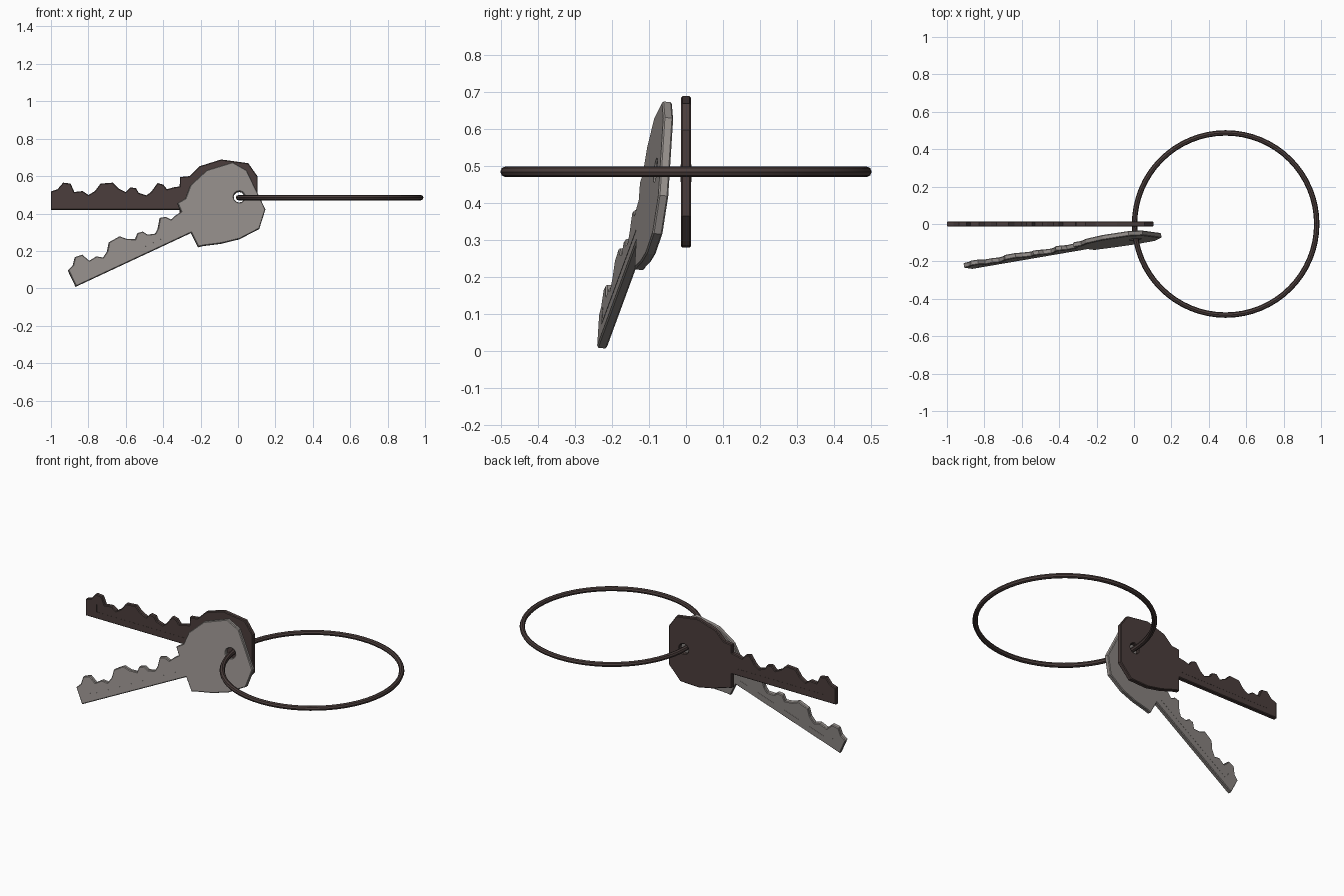
import bpy, bmesh
from math import sin, cos, pi, radians
from mathutils import Matrix, Vector

if "Cube" in bpy.data.objects:
    bpy.data.objects.remove(bpy.data.objects["Cube"])


def material(name, color):
    m = bpy.data.materials.new(name)
    m.diffuse_color = (*color, 1)
    m.use_nodes = True
    m.node_tree.nodes["Principled BSDF"].inputs["Base Color"].default_value = m.diffuse_color
    return m


dark = material("dark_metal", (0.07, 0.048, 0.045))
light = material("light_metal", (0.30, 0.275, 0.26))

# Key outline around the ring hole: head clockwise from the neck, then blade and teeth
HEAD = [(-.31, .11), (-.26, .115), (-.205, .168), (-.09, .204), (.055, .184), (.105, .113),
        (.105, -.12), (.03, -.20), (-.09, -.205), (-.19, -.185), (-.285, -.155),
        (-.31, -.15), (-.312, -.065)]
TEETH = [(-1, -.065), (-1, .033), (-.965, .045), (-.935, .08), (-.895, .075), (-.875, .03),
         (-.83, .035), (-.80, .014), (-.765, .035), (-.735, .075), (-.67, .08), (-.64, .05),
         (-.60, .03), (-.575, .055), (-.545, .05), (-.53, .025), (-.49, .012), (-.465, .03),
         (-.43, .078), (-.40, .07), (-.38, .045), (-.345, .055), (-.312, .06)]
GROOVE = [(-.93, .02), (-.93, -.028), (-.33, -.028), (-.33, -.024), (-.926, -.024), (-.926, .02)]
HOLE = [(.006 + .03 * cos(2 * pi * i / 12), .03 * sin(2 * pi * i / 12)) for i in range(12)]


def plate(name, loops, half, bevel, matrix, mat):
    """Flat filled outline, with holes, thickened and chamfered."""
    cu = bpy.data.curves.new(name, 'CURVE')
    cu.dimensions = '2D'
    cu.fill_mode = 'BOTH'
    cu.extrude = half - bevel
    cu.bevel_depth = bevel
    cu.bevel_resolution = 0
    cu.offset = -bevel
    for pts in loops:
        s = cu.splines.new('POLY')
        s.points.add(len(pts) - 1)
        for p, (u, v) in zip(s.points, pts):
            p.co = (u, v, 0, 1)
        s.use_cyclic_u = True
    tmp = bpy.data.objects.new(name + "_outline", cu)
    bpy.context.collection.objects.link(tmp)
    dg = bpy.context.evaluated_depsgraph_get()
    me = bpy.data.meshes.new_from_object(tmp.evaluated_get(dg))
    bpy.data.objects.remove(tmp)
    bm = bmesh.new()
    bm.from_mesh(me)
    bmesh.ops.remove_doubles(bm, verts=bm.verts, dist=1e-5)
    bmesh.ops.recalc_face_normals(bm, faces=bm.faces)
    for f in bm.faces:
        f.smooth = False
    bm.to_mesh(me)
    bm.free()
    me.materials.clear()
    me.materials.append(mat)
    ob = bpy.data.objects.new(name, me)
    bpy.context.collection.objects.link(ob)
    ob.matrix_world = matrix


def key(name, angle, bx, bz, y, mat):
    """Key lying in the plane y + bx*x + bz*z, swung down by angle."""
    c, s = cos(angle), sin(angle)
    ax = Vector((c, bx * c + bz * s, s)).normalized()
    n = Vector((bx, -1, bz)).normalized()
    ay = n.cross(ax)
    m = Matrix((ax, ay, n)).transposed().to_4x4()
    m.translation = (0, y, .485)
    plate(name, [HEAD + TEETH, HOLE], .0135, .004, m, mat)
    plate(name + "_blade_line", [GROOVE], .0142, 0, m, mat)


# Keys
key("back_key", 0, 0, 0, 0, dark)
key("front_key", radians(25), .116, .119, -.07, light)

# Key ring
bpy.ops.mesh.primitive_torus_add(major_radius=.487, minor_radius=.0145, major_segments=64,
                                 minor_segments=8, location=(.49, 0, .485))
ring = bpy.context.object
ring.name = "key_ring"
ring.data.materials.append(dark)
bpy.ops.object.shade_smooth_by_angle()
